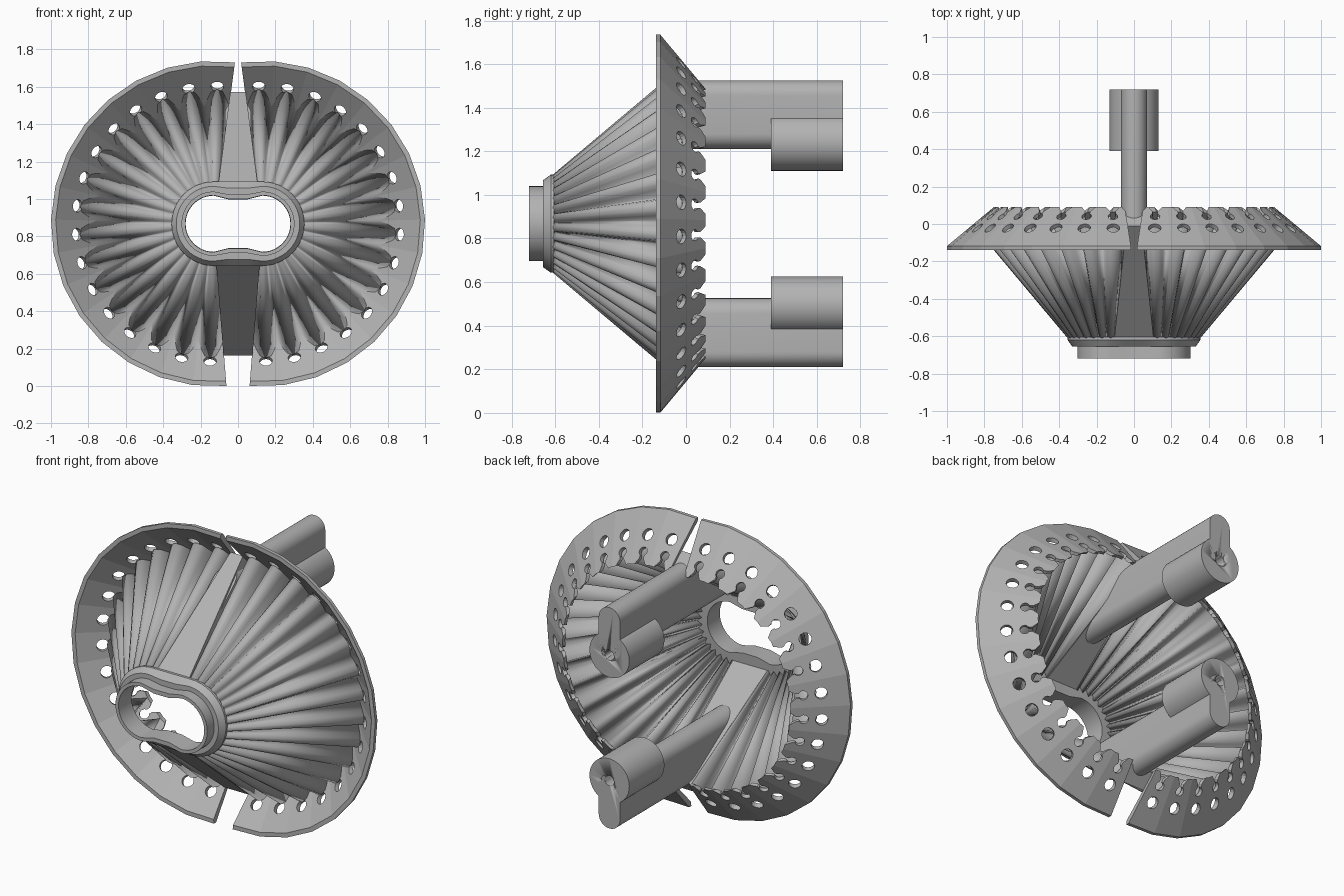
import bpy, bmesh
from math import sin, cos, radians, pi, tau
from mathutils import Vector

if "Cube" in bpy.data.objects:
    bpy.data.objects.remove(bpy.data.objects["Cube"], do_unlink=True)

MID = 0.868      # height of the centre axis
HALF = 0.13      # sideways shift of each half ring
PITCH = 12       # degrees between neighbouring pleats
FIRST = 91.5     # angle of the first pleat
COUNT = 16       # pleats on each half

grey = bpy.data.materials.new("light_grey")
grey.use_nodes = True
grey.diffuse_color = (0.45, 0.45, 0.45, 1)
grey.node_tree.nodes["Principled BSDF"].inputs["Base Color"].default_value = (0.45, 0.45, 0.45, 1)


def make(name, bm, smooth=0):
    bmesh.ops.recalc_face_normals(bm, faces=bm.faces)
    me = bpy.data.meshes.new(name)
    bm.to_mesh(me)
    bm.free()
    me.materials.append(grey)
    ob = bpy.data.objects.new(name, me)
    bpy.context.collection.objects.link(ob)
    if smooth:
        bpy.ops.object.select_all(action='DESELECT')
        ob.select_set(True)
        bpy.context.view_layer.objects.active = ob
        bpy.ops.object.shade_smooth_by_angle(angle=radians(smooth))
    return ob


def loft(bm, rings, wrap=True, loop=False, caps=False):
    """Skin rings of points; wrap closes each ring, loop joins last to first."""
    rows = [[bm.verts.new(p) for p in ring] for ring in rings]
    n = len(rows[0])
    pairs = list(zip(rows, rows[1:])) + ([(rows[-1], rows[0])] if loop else [])
    for a, b in pairs:
        for i in range(n if wrap else n - 1):
            j = (i + 1) % n
            bm.faces.new((a[i], a[j], b[j], b[i]))
    if caps:
        bm.faces.new(rows[0])
        bm.faces.new(rows[-1])


def polar(deg, r, y):
    a = radians(deg)
    return Vector((HALF + r * cos(a), y, MID + r * sin(a)))


def mirror(ob):
    ob.modifiers.new("mirror", 'MIRROR').use_mirror_merge = False


def cut(ob, cutter):
    mod = ob.modifiers.new("cut", 'BOOLEAN')
    mod.operation = 'DIFFERENCE'
    mod.solver = 'EXACT'
    mod.object = cutter
    cutter.hide_render = True
    cutter.hide_set(True)


# Faceted sloping flange, one half
section = [(0.87, -0.118), (0.62, 0.09), (0.62, 0.065), (0.845, -0.138), (0.87, -0.138)]
bm = bmesh.new()
loft(bm, [[polar(FIRST + PITCH * (0.5 - k), r, y) for r, y in section]
          for k in range(COUNT + 1)], caps=True)
flange = make("flange", bm)

# Round holes and flared keyholes through the flange
circle = [(0.034 * cos(tau * i / 16), 0.034 * sin(tau * i / 16)) for i in range(16)]
keyhole = [(0.026 * sin(a), 0.026 * cos(a)) for a in
           [radians(150 - 25 * i) for i in range(13)]]
keyhole += [(-0.013, -0.04), (-0.042, -0.085), (0.042, -0.085), (0.013, -0.04)]
bm = bmesh.new()
for k in range(COUNT):
    a = radians(FIRST - PITCH * k)
    radial = Vector((cos(a), 0, sin(a)))
    side = Vector((-sin(a), 0, cos(a)))
    back = Vector((0, 1, 0))
    slope = radial * 0.773 - back * 0.634
    normal = radial * 0.634 + back * 0.773
    for shape, r in ((circle, 0.747), (keyhole, 0.672)):
        base = polar(FIRST - PITCH * k, r, 0.08 - (r - 0.62) * 0.83)
        loft(bm, [[base + side * u + slope * v + normal * d for u, v in shape]
                  for d in (-0.06, 0.06)], caps=True)
cut(flange, make("flange_hole_cutter", bm))
mirror(flange)

# Pleated cone: rounded ridges with sharp valleys between them
fold = [(6, 1), (3.3, 0.36), (2.2, 0.1), (0, 0), (-2.2, 0.1), (-3.3, 0.36)]
steps = [(FIRST - PITCH * k + d, t) for k in range(COUNT) for d, t in fold]
steps.append((FIRST - PITCH * COUNT + 6, 1))


def cone_end(r):
    return 0.065 - (r - 0.62) * 0.9


bm = bmesh.new()
loft(bm, [[polar(a, 0.215 - 0.03 * t, -0.615) for a, t in steps],
          [polar(a, 0.715 - 0.09 * t, cone_end(0.715 - 0.09 * t)) for a, t in steps]], wrap=False)
cone = make("pleated_cone", bm, 30)
skin = cone.modifiers.new("thickness", 'SOLIDIFY')
skin.thickness = 0.01
skin.offset = 0
mirror(cone)

# Plain panels between the two pleated halves
for name, s, lean in (("upper_panel", 1, 7.5), ("lower_panel", -1, 4.5)):
    bm = bmesh.new()
    rings = []
    for top, low, y in ((0.215, 0.185, -0.615), (0.705, 0.625, None)):
        ring = []
        for sx, r in ((-1, top), (1, top), (1, low), (-1, low)):
            w = HALF - r * sin(radians(lean)) + 0.003
            ring.append((sx * w, cone_end(r) if y is None else y, MID + s * r))
        rings.append(ring)
    loft(bm, rings, caps=True)
    make(name, bm)


# Collar and oval mouth, slightly pinched at the middle
def oval(r, y, pinch):
    right = [(HALF + r * cos(a), r * sin(a)) for a in
             [pi / 2 - pi * i / 24 for i in range(25)]]
    right = [(0.05, r - pinch)] + right + [(0.05, pinch - r)]
    return [(x, y, MID + z) for x, z in right] + [(-x, y, MID + z) for x, z in reversed(right)]


bm = bmesh.new()
loft(bm, [oval(*p) for p in ((0.15, -0.60, 0.02), (0.225, -0.605, 0), (0.225, -0.62, 0),
                             (0.20, -0.655, 0.01), (0.172, -0.655, 0.015),
                             (0.172, -0.72, 0.015), (0.152, -0.72, 0.02))], loop=True)
make("mouth_collar", bm, 30)


# Mounting posts with round hubs and pin holes
def rod(name, z, r, y0, y1, sides=40):
    bm = bmesh.new()
    loft(bm, [[(r * cos(tau * i / sides), y, z + r * sin(tau * i / sides))
               for i in range(sides)] for y in (y0, y1)], caps=True)
    return make(name, bm, 30)


for label, s in (("upper", 1), ("lower", -1)):
    outline = [(0.07 * cos(pi * i / 16), 0.587 + 0.07 * sin(pi * i / 16)) for i in range(17)]
    outline += [(-x, 1.0 - h) for x, h in outline]
    outline = [(x, h) if i < 17 else (x, h - 0.001) for i, (x, h) in enumerate(outline)]
    bm = bmesh.new()
    loft(bm, [[(x, -0.09 + (h - 0.63) / 0.857, MID + s * h) for x, h in outline],
              [(x, 0.72, MID + s * h) for x, h in outline]], caps=True)
    post = make(label + "_post", bm, 30)
    hub = rod(label + "_hub", MID + s * 0.373, 0.131, 0.39, 0.72)
    pin = rod(label + "_pin_cutter", MID + s * 0.373, 0.03, 0.41, 0.8, 20)
    cut(post, pin)
    cut(hub, pin)
